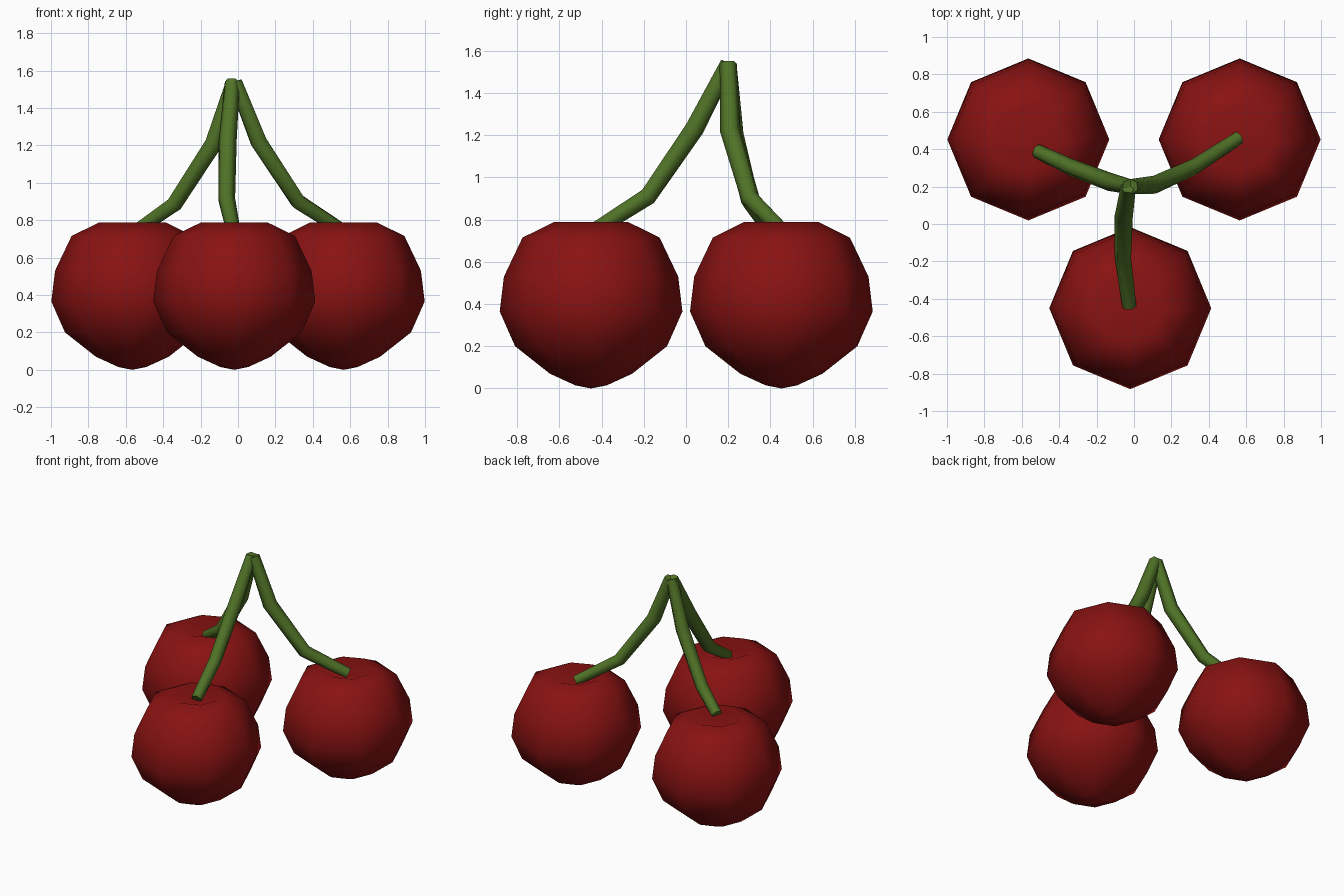
import bpy, bmesh, math

if "Cube" in bpy.data.objects:
    bpy.data.objects.remove(bpy.data.objects["Cube"])


def material(name, rgb):
    m = bpy.data.materials.new(name)
    m.diffuse_color = (*rgb, 1)
    m.use_nodes = True
    m.node_tree.nodes["Principled BSDF"].inputs["Base Color"].default_value = m.diffuse_color
    return m


red = material("cherry red", (0.25, 0.006, 0.006))
green = material("stem green", (0.08, 0.17, 0.02))

# Cherry profile (radius, height), rings between bottom pole and dimple pole
PROFILE = [(0.075, 0.015), (0.195, 0.07), (0.36, 0.2), (0.433, 0.365),
           (0.413, 0.53), (0.325, 0.715), (0.178, 0.788)]
SIDES = 8


def cherry(name, x, y):
    bm = bmesh.new()
    rings = [[bm.verts.new((r * math.cos(math.tau * i / SIDES),
                            r * math.sin(math.tau * i / SIDES), z))
              for i in range(SIDES)] for r, z in PROFILE]
    bottom = bm.verts.new((0, 0, 0))
    dimple = bm.verts.new((0, 0, 0.72))
    for i in range(SIDES):
        j = (i + 1) % SIDES
        bm.faces.new((bottom, rings[0][j], rings[0][i]))
        bm.faces.new((dimple, rings[-1][i], rings[-1][j]))
        for a, b in zip(rings, rings[1:]):
            bm.faces.new((a[i], a[j], b[j], b[i]))
    for f in bm.faces:
        f.smooth = True
    me = bpy.data.meshes.new(name)
    bm.to_mesh(me)
    bm.free()
    me.materials.append(red)
    ob = bpy.data.objects.new(name, me)
    ob.location = (x, y, 0)
    bpy.context.collection.objects.link(ob)


def stem(name, points):
    cu = bpy.data.curves.new(name, 'CURVE')
    cu.dimensions = '3D'
    cu.bevel_depth = 0.045
    cu.bevel_resolution = 1
    cu.use_fill_caps = True
    sp = cu.splines.new('POLY')
    sp.points.add(len(points) - 1)
    for p, co, r in zip(sp.points, points, (0.9, 1.08, 1.0, 0.85)):
        p.co = (*co, 1)
        p.radius = r
    sp.use_smooth = True
    cu.materials.append(green)
    ob = bpy.data.objects.new(name, cu)
    bpy.context.collection.objects.link(ob)


# Three cherries
cherry("cherry_left", -0.565, 0.452)
cherry("cherry_right", 0.565, 0.452)
cherry("cherry_front", -0.02, -0.45)

# Bent stems meeting at the top
stem("stem_left", [(-0.025, 0.2, 1.54), (-0.13, 0.225, 1.21),
                   (-0.34, 0.305, 0.885), (-0.52, 0.39, 0.76)])
stem("stem_right", [(-0.015, 0.2, 1.54), (0.11, 0.21, 1.22),
                    (0.32, 0.305, 0.9), (0.56, 0.46, 0.745)])
stem("stem_front", [(-0.03, 0.2, 1.54), (-0.055, 0.04, 1.23),
                    (-0.06, -0.18, 0.91), (-0.025, -0.44, 0.745)])
